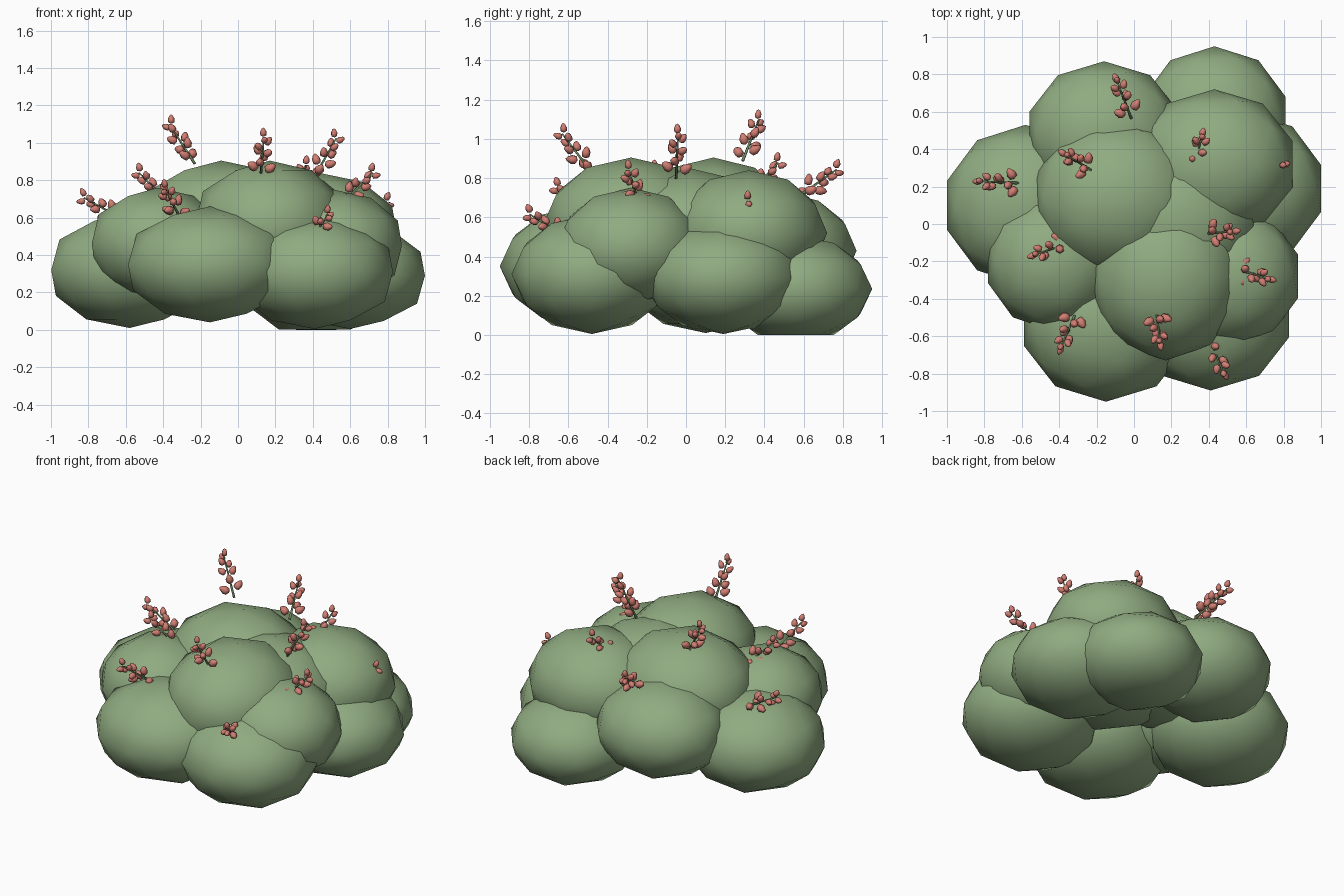
import bpy
import math
import bmesh
from mathutils import Matrix, Vector

cube = bpy.data.objects.get("Cube")
if cube:
    bpy.data.objects.remove(cube)


def make_material(name, rgb):
    mat = bpy.data.materials.new(name)
    mat.use_nodes = True
    mat.diffuse_color = (*rgb, 1)
    bsdf = mat.node_tree.nodes["Principled BSDF"]
    bsdf.inputs["Base Color"].default_value = (*rgb, 1)
    return mat


leaf = make_material("leaf_green", (0.28, 0.41, 0.22))
stem_green = make_material("stem_green", (0.20, 0.32, 0.15))
petal = make_material("bud_pink", (0.64, 0.21, 0.17))


def finish(bm, name, mats):
    mesh = bpy.data.meshes.new(name)
    for f in bm.faces:
        f.smooth = True
    bm.to_mesh(mesh)
    bm.free()
    for m in mats:
        mesh.materials.append(m)
    obj = bpy.data.objects.new(name, mesh)
    bpy.context.collection.objects.link(obj)


def clump(name, centre, radii):
    """Squashed faceted ball, pressed flat where it would sink into the ground."""
    bm = bmesh.new()
    bmesh.ops.create_icosphere(bm, subdivisions=2, radius=1)
    bm.transform(Matrix.Translation(centre) @ Matrix.Diagonal((*radii, 1)))
    for v in bm.verts:
        v.co.z = max(v.co.z, 0)
    finish(bm, name, [leaf])


def flower_spike(name, base, tip, length=0.29, levels=5):
    """Thin stem with pairs of buds up it, its lower end sunk in the foliage."""
    tip = Vector(tip)
    axis = (tip - Vector(base)).normalized()
    frame = Matrix.Translation(tip - axis * length) @ axis.to_track_quat("Z", "Y").to_matrix().to_4x4()
    bm = bmesh.new()
    bmesh.ops.create_cone(bm, cap_ends=True, segments=5, radius1=0.008, radius2=0.004,
                          depth=length * 0.9, matrix=frame @ Matrix.Translation((0, 0, length * 0.45)))
    stem_faces = set(bm.faces)
    for i in range(levels * 2):
        level, side = divmod(i, 2)
        t = level / (levels - 1)
        scale = 1.1 - 0.3 * t
        place = (Matrix.Translation((0, 0, length * (0.06 + 0.72 * t + 0.05 * side)))
                 @ Matrix.Rotation(level * 1.2 + side * math.pi, 4, "Z")
                 @ Matrix.Rotation(math.radians(50 - 18 * t), 4, "Y")
                 @ Matrix.Translation((0, 0, 0.058 * scale)))
        # Pointed bud: a low-poly ball with its outer end drawn to a tip
        made = bmesh.ops.create_uvsphere(bm, u_segments=6, v_segments=4, radius=1)
        for v in made["verts"]:
            taper = 0.023 * scale * (1 - 0.35 * v.co.z)
            v.co = frame @ place @ Vector((v.co.x * taper, v.co.y * taper, v.co.z * 0.031 * scale))
    for f in bm.faces:
        f.material_index = 0 if f in stem_faces else 1
    finish(bm, name, [stem_green, petal])


# Foliage: a lower ring, a middle ring, the crown and the core that fills them
clump("lower_clump_left", (-0.58, 0.10, 0.32), (0.44, 0.43, 0.31))
clump("lower_clump_front", (-0.15, -0.52, 0.35), (0.46, 0.43, 0.31))
clump("lower_clump_front_right", (0.41, -0.48, 0.31), (0.44, 0.41, 0.305))
clump("lower_clump_right", (0.60, 0.19, 0.29), (0.42, 0.41, 0.285))
clump("lower_clump_back", (0.43, 0.56, 0.235), (0.40, 0.39, 0.275))
clump("middle_clump_left", (-0.43, -0.20, 0.46), (0.37, 0.37, 0.30))
clump("middle_clump_right", (0.51, -0.28, 0.45), (0.385, 0.38, 0.30))
clump("middle_clump_back", (-0.16, 0.48, 0.43), (0.42, 0.39, 0.30))
clump("upper_clump_back_right", (0.43, 0.32, 0.52), (0.44, 0.40, 0.32))
clump("crown_clump_front", (0.17, -0.28, 0.56), (0.42, 0.45, 0.345))
clump("crown_clump_back", (-0.09, 0.14, 0.56), (0.46, 0.42, 0.345))
clump("core_clump", (0.21, 0.02, 0.50), (0.47, 0.44, 0.35))

# Flowers: visible base and tip of each spike
spikes = [
    ((-0.20, 0.27, 0.84), (-0.38, 0.38, 1.12)),
    ((0.12, -0.46, 0.80), (0.14, -0.65, 1.05)),
    ((0.40, -0.05, 0.80), (0.54, -0.04, 1.05)),
    ((0.58, -0.25, 0.70), (0.74, -0.30, 0.86)),
    ((-0.65, 0.22, 0.61), (-0.85, 0.23, 0.72)),
    ((-0.40, -0.12, 0.71), (-0.55, -0.17, 0.86)),
    ((-0.33, -0.52, 0.64), (-0.40, -0.68, 0.77)),
    ((0.43, -0.68, 0.54), (0.49, -0.82, 0.63)),
    ((-0.02, 0.58, 0.71), (-0.10, 0.79, 0.86)),
    ((0.34, 0.38, 0.78), (0.37, 0.49, 0.90)),
    ((0.70, 0.30, 0.62), (0.82, 0.32, 0.70)),
]
for n, (base, tip) in enumerate(spikes, 1):
    flower_spike(f"flower_spike_{n}", base, tip)
